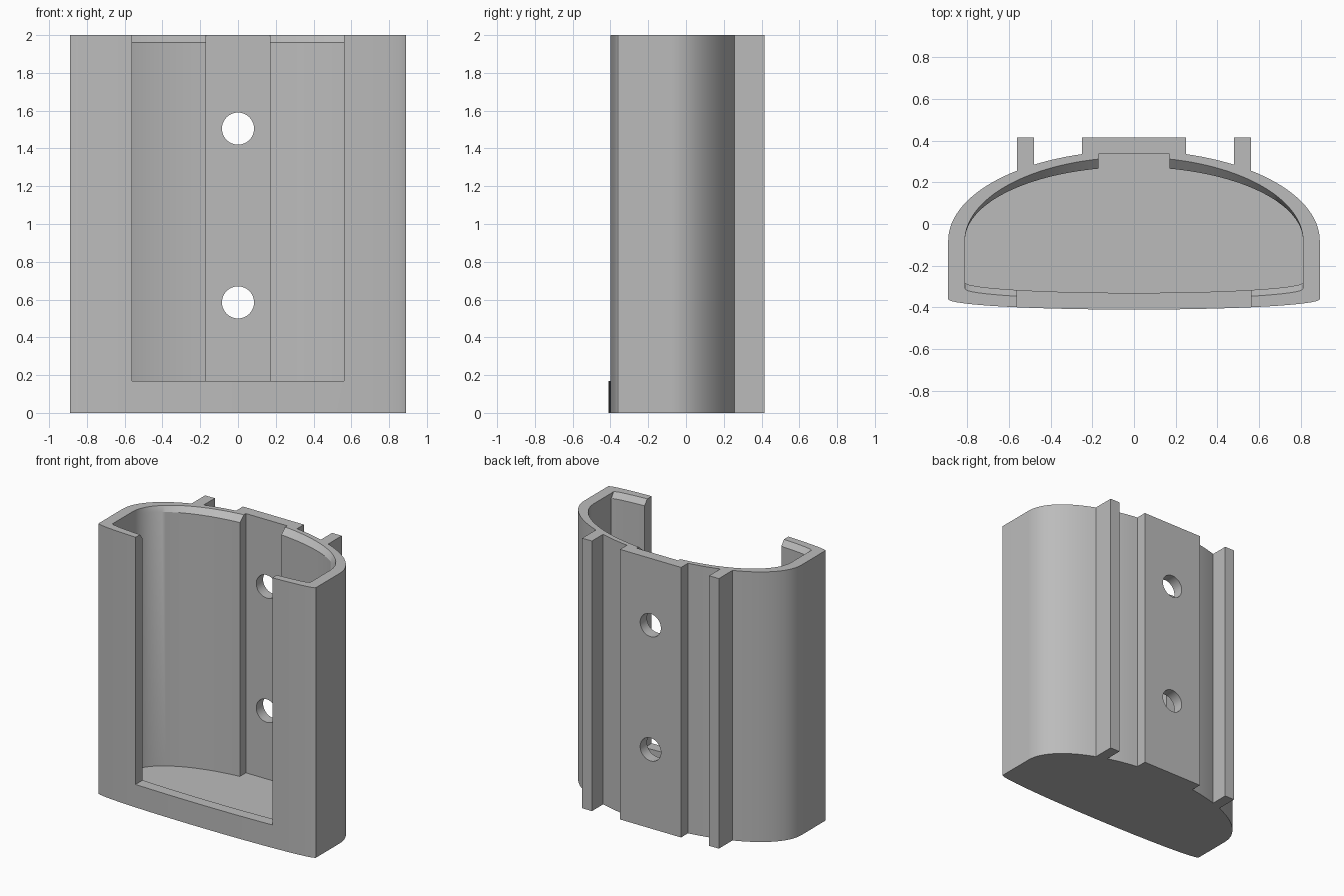
import bpy, bmesh, math
from mathutils import Matrix

if "Cube" in bpy.data.objects:
    bpy.data.objects.remove(bpy.data.objects["Cube"])

CY = -0.08  # centre line of the curved back
N = 32      # steps per curve


def back_y(x, a, b):
    return CY + b * math.sqrt(max(0.0, 1 - (x / a) ** 2))


def front_half(a, y):
    """Slightly bowed front, from the middle to the right corner."""
    return [(a * math.sin(t * math.pi / 2 / 16),
             y - 0.05 * math.cos(t * math.pi / 2 / 16)) for t in range(17)]


def back_arc(a, b, x0, x1):
    """Curved back from x0 inward to x1."""
    t0, t1 = math.acos(min(1, x0 / a)), math.acos(x1 / a)
    n = max(2, round(N * (t1 - t0) / (math.pi / 2)))
    return [(a * math.cos(t0 + (t1 - t0) * i / n),
             CY + b * math.sin(t0 + (t1 - t0) * i / n)) for i in range(n + 1)]


def mirrored(half):
    """Close a right half profile with its mirror image."""
    return half + [(-x, y) for x, y in reversed(half) if x > 1e-5]


def loft(name, layers):
    """Solid through equal-length profiles, given as (z, points)."""
    bm = bmesh.new()
    rings = [[bm.verts.new((x, y, z)) for x, y in pts] for z, pts in layers]
    bm.faces.new(rings[0])
    bm.faces.new(rings[-1])
    n = len(rings[0])
    for lo, hi in zip(rings, rings[1:]):
        for i in range(n):
            j = (i + 1) % n
            bm.faces.new((lo[i], lo[j], hi[j], hi[i]))
    bmesh.ops.recalc_face_normals(bm, faces=bm.faces)
    return finish(name, bm)


def finish(name, bm):
    mesh = bpy.data.meshes.new(name)
    bm.to_mesh(mesh)
    bm.free()
    ob = bpy.data.objects.new(name, mesh)
    bpy.context.collection.objects.link(ob)
    return ob


def box(name, x, y0, y1, z0, z1):
    pts = [(-x, y0), (x, y0), (x, y1), (-x, y1)]
    return loft(name, [(z0, pts), (z1, pts)])


def hole(name, z):
    bm = bmesh.new()
    m = Matrix.Translation((0, 0.35, z)) @ Matrix.Rotation(math.pi / 2, 4, 'X')
    bmesh.ops.create_cone(bm, cap_ends=True, segments=48, radius1=0.085,
                          radius2=0.085, depth=0.5, matrix=m)
    return finish(name, bm)


# Holder body with two rear rails and a rear mounting plate
A, B, RAIL = 0.89, 0.432, 0.415
half = front_half(A, -0.36)
half += back_arc(A, B, A, 0.56)
half += [(0.56, RAIL), (0.48, RAIL)]
half += back_arc(A, B, 0.48, 0.25)
half += [(0.25, RAIL)]
outline = mirrored(half)
holder = loft("holder_body", [(0, outline), (2, outline)])


# Pocket, widening at the rim
def pocket_profile(front, b):
    return mirrored(front_half(0.81, front) + back_arc(0.81, b, 0.81, 0))


inner = pocket_profile(-0.28, 0.353)
rim = pocket_profile(-0.31, 0.40)
cutters = [
    loft("pocket_cutter", [(0.08, inner), (1.96, inner), (2.0, rim), (2.1, rim)]),
    # Channel behind the pocket and open front window
    box("channel_cutter", 0.17, -0.1, 0.335, 0.08, 2.1),
    box("window_cutter", 0.56, -0.6, -0.2, 0.17, 2.1),
    # Screw holes
    hole("lower_hole_cutter", 0.585),
    hole("upper_hole_cutter", 1.505),
]

bpy.context.view_layer.objects.active = holder
holder.select_set(True)
for c in cutters:
    mod = holder.modifiers.new(c.name, 'BOOLEAN')
    mod.operation = 'DIFFERENCE'
    mod.solver = 'EXACT'
    mod.object = c
    bpy.ops.object.modifier_apply(modifier=mod.name)
for c in cutters:
    bpy.data.objects.remove(c)

# Single grey plastic
grey = bpy.data.materials.new("grey_plastic")
grey.diffuse_color = (0.5, 0.5, 0.5, 1)
grey.use_nodes = True
grey.node_tree.nodes["Principled BSDF"].inputs["Base Color"].default_value = grey.diffuse_color
holder.data.materials.clear()
holder.data.materials.append(grey)
bpy.ops.object.shade_smooth_by_angle(angle=math.radians(25))
